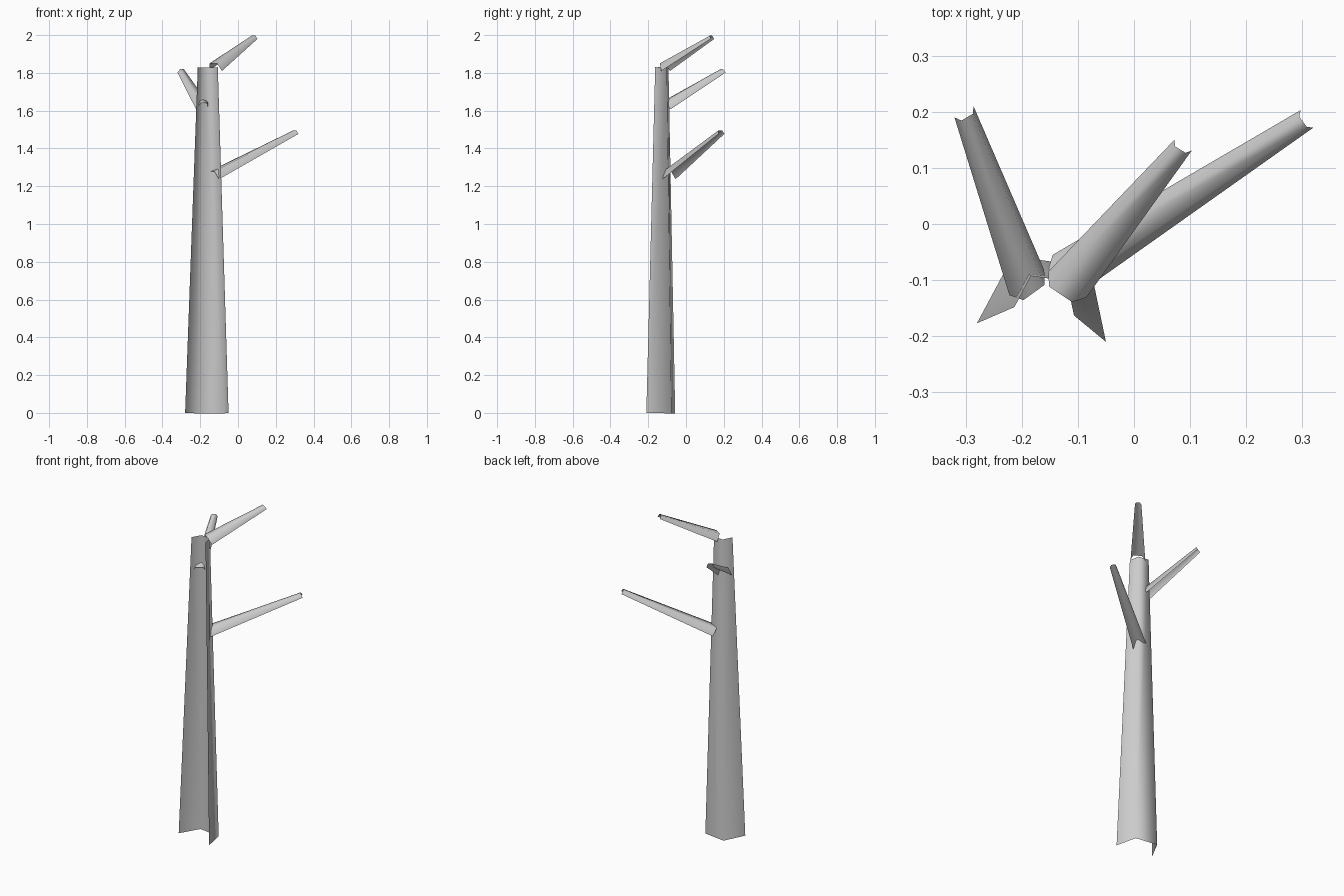
import bpy
from mathutils import Vector

cube = bpy.data.objects.get("Cube")
if cube:
    bpy.data.objects.remove(cube, do_unlink=True)

# One plain grey for the whole tree
grey = bpy.data.materials.new("light_grey")
grey.use_nodes = True
colour = (0.6, 0.6, 0.6, 1)
grey.diffuse_color = colour
grey.node_tree.nodes["Principled BSDF"].inputs["Base Color"].default_value = colour


def half_tube(name, base, tip):
    """Tapered open half tube; base and tip are its (left, right) rim points."""
    base, tip = [[Vector(p) for p in end] for end in (base, tip)]
    axis = (tip[0] + tip[1] - base[0] - base[1]).normalized()
    verts = []
    for left, right in (base, tip):
        side = right - left
        rise = side.cross(axis) * 0.55
        verts += [left, left + side * 0.2 + rise, left + side * 0.8 + rise, right]
    faces = [(i, i + 4, i + 5, i + 1) for i in range(3)]
    mesh = bpy.data.meshes.new(name)
    mesh.from_pydata(verts, [], faces)
    mesh.materials.append(grey)
    for face in mesh.polygons:
        face.use_smooth = True
    obj = bpy.data.objects.new(name, mesh)
    bpy.context.collection.objects.link(obj)


# Trunk, open towards the front
half_tube("trunk",
          ((-0.05, -0.21, 0), (-0.28, -0.177, 0)),
          ((-0.107, -0.163, 1.83), (-0.213, -0.148, 1.83)))

# Branches, open underneath
half_tube("lower_branch",
          ((-0.145, -0.055, 1.237), (-0.10, -0.125, 1.237)),
          ((0.297, 0.203, 1.477), (0.32, 0.172, 1.477)))
half_tube("middle_branch",
          ((-0.222, -0.127, 1.607), (-0.16, -0.082, 1.607)),
          ((-0.32, 0.19, 1.802), (-0.286, 0.21, 1.802)))
half_tube("top_branch",
          ((-0.153, -0.085, 1.81), (-0.085, -0.131, 1.81)),
          ((0.072, 0.15, 1.98), (0.103, 0.131, 1.98)))
